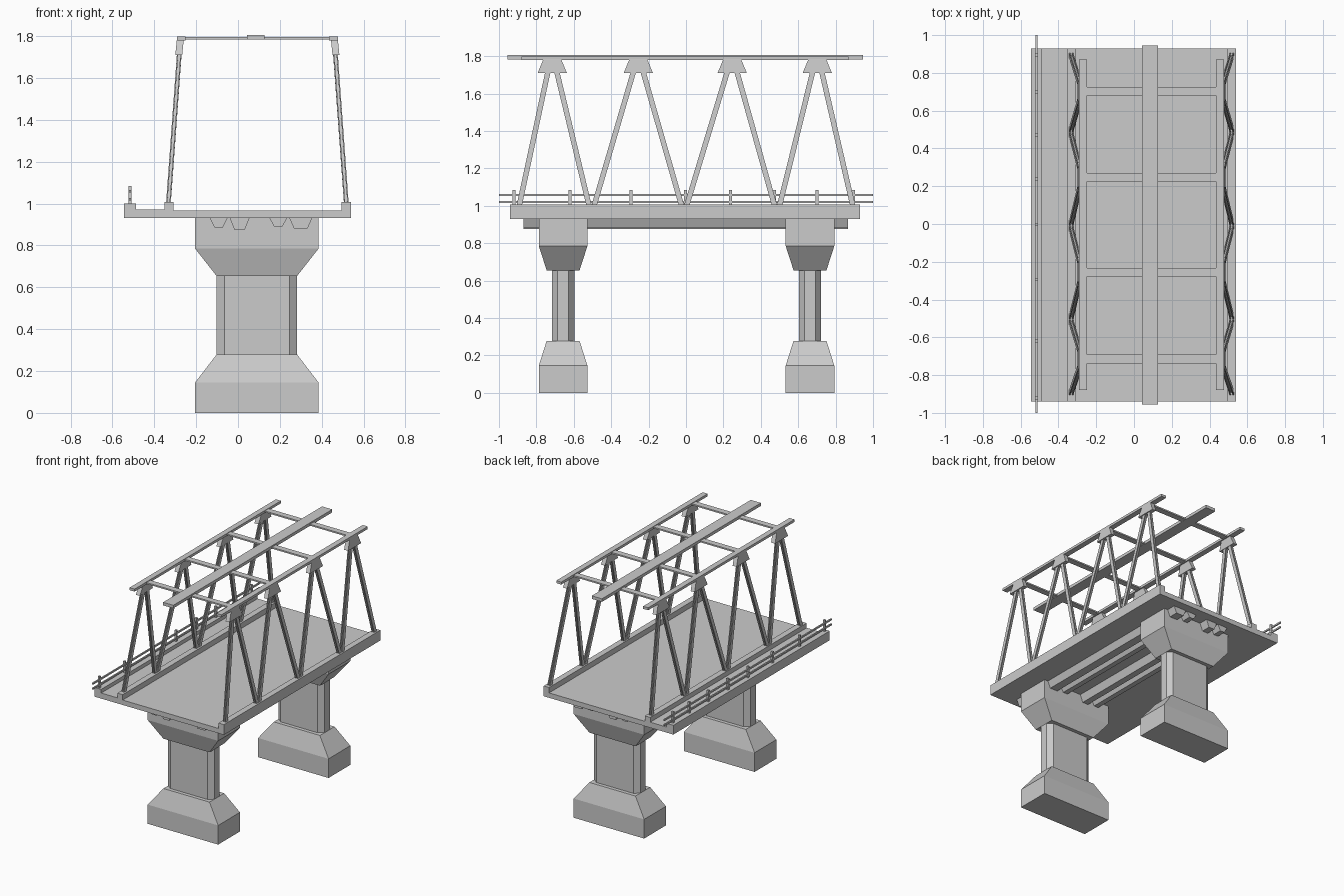
import bpy
from mathutils import Vector, Matrix

if "Cube" in bpy.data.objects:
    bpy.data.objects.remove(bpy.data.objects["Cube"])

CX = 0.0925  # centre line of roadway, piers and trusses


def mesh(name, verts, faces):
    me = bpy.data.meshes.new(name)
    me.from_pydata([tuple(v) for v in verts], [], faces)
    ob = bpy.data.objects.new(name, me)
    bpy.context.collection.objects.link(ob)
    return ob


def loft(name, rings):
    """Skin matching closed rings and cap both ends."""
    n = len(rings[0])
    verts = [v for r in rings for v in r]
    faces = [tuple(range(n))[::-1], tuple(range(len(verts) - n, len(verts)))]
    for k in range(len(rings) - 1):
        for i in range(n):
            j = (i + 1) % n
            faces.append((k * n + i, k * n + j, (k + 1) * n + j, (k + 1) * n + i))
    ob = mesh(name, verts, faces)
    import bmesh
    bm = bmesh.new()
    bm.from_mesh(ob.data)
    bmesh.ops.recalc_face_normals(bm, faces=bm.faces)
    bm.to_mesh(ob.data)
    bm.free()
    return ob


def rect(cx, cy, hx, hy, z):
    return [(cx - hx, cy - hy, z), (cx + hx, cy - hy, z), (cx + hx, cy + hy, z), (cx - hx, cy + hy, z)]


def box(name, x0, x1, y0, y1, z0, z1):
    cx, cy, hx, hy = (x0 + x1) / 2, (y0 + y1) / 2, (x1 - x0) / 2, (y1 - y0) / 2
    return loft(name, [rect(cx, cy, hx, hy, z0), rect(cx, cy, hx, hy, z1)])


def extrude_y(name, profile, y0, y1):
    return loft(name, [[(x, y, z) for x, z in profile] for y in (y0, y1)])


def mirror_x(ob):
    """Duplicate the part across the roadway centre line."""
    pivot = bpy.data.objects.get("mirror_centre")
    if not pivot:
        pivot = bpy.data.objects.new("mirror_centre", None)
        pivot.location.x = CX
        pivot.hide_render = True
        bpy.context.collection.objects.link(pivot)
        bpy.context.view_layer.update()
    m = ob.modifiers.new("mirror", 'MIRROR')
    m.mirror_object = pivot


def i_beam(name, a, b, w=0.028, d=0.022, t=0.006):
    """I section from a to b, flanges facing sideways (x)."""
    a, b = Vector(a), Vector(b)
    zax = (b - a).normalized()
    yax = zax.cross(Vector((1, 0, 0))).normalized()
    xax = yax.cross(zax)
    h, f, s = d / 2, w / 2, t / 2
    prof = [(-h, -f), (-h + t, -f), (-h + t, -s), (h - t, -s), (h - t, -f), (h, -f),
            (h, f), (h - t, f), (h - t, s), (-h + t, s), (-h + t, f), (-h, f)]
    return loft(name, [[p + xax * u + yax * v for u, v in prof] for p in (a, b)])


# Piers: stepped footing, chamfered shaft, flared cap
for label, y in (("front", -0.657), ("back", 0.663)):
    loft(label + "_pier_footing", [rect(CX - 0.0025, y, 0.295, 0.13, 0), rect(CX - 0.0025, y, 0.295, 0.13, 0.145),
                                   rect(CX - 0.0025, y, 0.193, 0.088, 0.278)])
    hx, hy, cx, cy = 0.193, 0.06, 0.038, 0.03
    octo = [(-hx, -hy + cy), (-hx + cx, -hy), (hx - cx, -hy), (hx, -hy + cy),
            (hx, hy - cy), (hx - cx, hy), (-hx + cx, hy), (-hx, hy - cy)]
    loft(label + "_pier_shaft", [[(CX - 0.0025 + u, y + v, z) for u, v in octo] for z in (0.278, 0.655)])
    loft(label + "_pier_cap", [rect(CX - 0.0025, y, 0.193, 0.088, 0.655), rect(CX - 0.0025, y, 0.295, 0.13, 0.785),
                               rect(CX - 0.0025, y, 0.295, 0.13, 0.93)])

# Deck, walkway and curbs in one cross-section
deck = [(-0.545, 0.93), (0.54, 0.93), (0.54, 1.008), (0.495, 1.008), (0.495, 0.967), (-0.307, 0.967),
        (-0.307, 1.008), (-0.352, 1.008), (-0.352, 0.972), (-0.487, 0.972), (-0.487, 1.0), (-0.545, 1.0)]
extrude_y("deck", deck, -0.94, 0.93)

# Trapezoid girders under the deck
for i, (x0, x1, z) in enumerate(((-0.135, -0.05, 0.885), (-0.04, 0.055, 0.875),
                                 (0.15, 0.235, 0.89), (0.245, 0.355, 0.88))):
    extrude_y(f"girder_{i}", [(x0, 0.932), (x0 + 0.023, z), (x1 - 0.023, z), (x1, 0.932)], -0.87, 0.865)

# Side trusses leaning inwards
low = [-0.905, -0.505, -0.01, 0.487, 0.905]
high = [-0.715, -0.255, 0.247, 0.702]
for i, y in enumerate(high):
    for side, foot, off in (("left", low[i], -0.016), ("right", low[i + 1], 0.016)):
        inset = 0.012 if side == "left" else -0.012
        mirror_x(i_beam(f"truss_{side}_diagonal_{i}", (-0.333, foot + inset, 0.995), (-0.278, y + off, 1.75)))
    # Gusset plate where diagonals meet
    rings = []
    for z, x, w in ((1.71, -0.283, 0.078), (1.79, -0.275, 0.045)):
        rings.append(rect(x, y, 0.0165, w, z))
    mirror_x(loft(f"gusset_{i}", rings))
    # Overhead cross bar
    box(f"cross_bar_{i}", -0.27, 0.455, y - 0.023, y + 0.023, 1.784, 1.795)

# Overhead chords and central beam
mirror_x(box("top_chord", -0.292, -0.25, -0.88, 0.87, 1.78, 1.799))
box("centre_beam", 0.042, 0.127, -0.955, 0.945, 1.783, 1.806)

# Walkway railing
for i, y in enumerate((-0.92, -0.62, -0.295, -0.003, 0.237, 0.472, 0.70, 0.895)):
    box(f"rail_post_{i}", -0.524, -0.508, y - 0.008, y + 0.008, 0.995, 1.085)
for name, z in (("lower_rail", 1.02), ("upper_rail", 1.058)):
    box(name, -0.521, -0.511, -1.0, 1.0, z - 0.006, z + 0.006)
